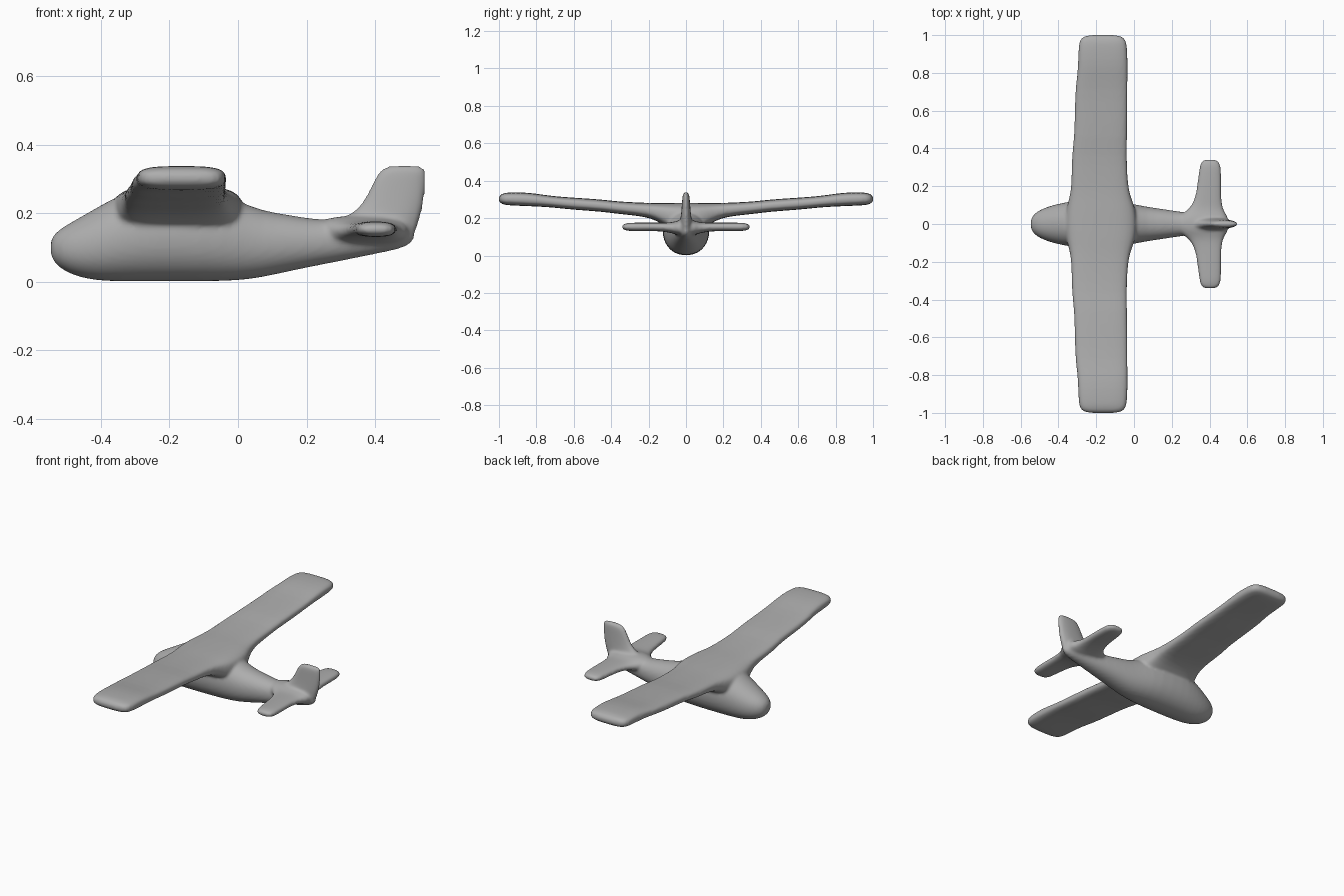
import bpy, bmesh, math
from mathutils import Vector

grey = bpy.data.materials.new("plain grey")
grey.diffuse_color = (0.42, 0.42, 0.42, 1)


def loft(name, axes, stations, power=2.0, n=24):
    """Skin superellipse rings. Station: (t, u min, u max, v min, v max); axes maps t, u, v to x, y, z."""
    bm = bmesh.new()
    rings = []
    for t, u0, u1, v0, v1 in stations:
        ring = []
        for i in range(n):
            a = 2 * math.pi * i / n
            c, s = math.cos(a), math.sin(a)
            p = Vector((0, 0, 0))
            p[axes[0]] = t
            p[axes[1]] = (u0 + u1) / 2 + (u1 - u0) / 2 * math.copysign(abs(c) ** (2 / power), c)
            p[axes[2]] = (v0 + v1) / 2 + (v1 - v0) / 2 * math.copysign(abs(s) ** (2 / power), s)
            ring.append(bm.verts.new(p))
        rings.append(ring)
    for a, b in zip(rings, rings[1:]):
        for i in range(n):
            j = (i + 1) % n
            bm.faces.new((a[i], a[j], b[j], b[i]))
    bm.faces.new(rings[0])
    bm.faces.new(rings[-1])
    bmesh.ops.recalc_face_normals(bm, faces=bm.faces)
    me = bpy.data.meshes.new(name)
    bm.to_mesh(me)
    bm.free()
    ob = bpy.data.objects.new(name, me)
    bpy.context.collection.objects.link(ob)
    sub = ob.modifiers.new("round", 'SUBSURF')
    sub.levels = 1
    return ob


def mirrored(half):
    """Repeat half-span stations on the other side of y = 0."""
    return [(-s[0],) + s[1:] for s in reversed(half)] + half[1:]


# Fuselage: x, half width, bottom, top
body = [(-0.547, 0.015, 0.085, 0.115), (-0.54, 0.04, 0.06, 0.135), (-0.515, 0.066, 0.035, 0.158),
        (-0.47, 0.088, 0.014, 0.183), (-0.41, 0.106, 0.002, 0.218), (-0.34, 0.12, 0, 0.258),
        (-0.26, 0.128, 0, 0.278), (-0.1, 0.125, 0, 0.272), (0, 0.105, 0.002, 0.238),
        (0.07, 0.092, 0.012, 0.207), (0.15, 0.08, 0.03, 0.196), (0.22, 0.069, 0.045, 0.182),
        (0.3, 0.058, 0.06, 0.182), (0.4, 0.045, 0.081, 0.18), (0.47, 0.032, 0.094, 0.17),
        (0.505, 0.018, 0.11, 0.155), (0.515, 0.006, 0.125, 0.145)]
fuselage = loft("fuselage", (0, 1, 2), [(x, -w, w, b, t) for x, w, b, t in body], 2.15)

# Wing: y, leading x, trailing x, bottom, top; flared into the body at the root
wing = loft("wing", (1, 0, 2), mirrored([
    (0, -0.37, 0.02, 0.12, 0.282), (0.08, -0.36, 0.01, 0.13, 0.282),
    (0.13, -0.345, -0.012, 0.17, 0.281), (0.18, -0.335, -0.026, 0.197, 0.281),
    (0.25, -0.331, -0.034, 0.212, 0.283), (0.37, -0.33, -0.038, 0.223, 0.289),
    (0.45, -0.318, -0.036, 0.235, 0.3), (0.6, -0.314, -0.034, 0.244, 0.309),
    (0.72, -0.312, -0.034, 0.258, 0.318), (0.8, -0.299, -0.033, 0.262, 0.331),
    (0.87, -0.297, -0.033, 0.265, 0.338), (0.945, -0.294, -0.036, 0.268, 0.338),
    (0.975, -0.287, -0.044, 0.272, 0.334), (0.993, -0.27, -0.062, 0.28, 0.325),
    (1.002, -0.23, -0.1, 0.293, 0.312)]), 3.2)

# Tailplane, also flared at its root
tailplane = loft("tailplane", (1, 0, 2), mirrored([
    (0, 0.22, 0.5, 0.1, 0.195), (0.035, 0.23, 0.5, 0.105, 0.19), (0.06, 0.265, 0.482, 0.115, 0.181),
    (0.09, 0.3, 0.468, 0.123, 0.176), (0.14, 0.324, 0.463, 0.13, 0.176), (0.2, 0.333, 0.463, 0.131, 0.176),
    (0.29, 0.345, 0.462, 0.13, 0.176), (0.32, 0.35, 0.456, 0.133, 0.173),
    (0.337, 0.364, 0.443, 0.14, 0.166), (0.343, 0.385, 0.42, 0.148, 0.158)]), 2.6)

# Fin: z, leading x, trailing x, half thickness
fin_rings = [(0.105, 0.36, 0.495, 0.03), (0.13, 0.3, 0.513, 0.034), (0.165, 0.27, 0.526, 0.034),
             (0.19, 0.315, 0.533, 0.031), (0.215, 0.352, 0.539, 0.027), (0.25, 0.374, 0.545, 0.024),
             (0.29, 0.392, 0.548, 0.021), (0.318, 0.408, 0.548, 0.019),
             (0.332, 0.422, 0.545, 0.015), (0.339, 0.438, 0.535, 0.008)]
fin = loft("fin", (2, 0, 1), [(z, a, b, -h, h) for z, a, b, h in fin_rings], 2.3)

# Fuse the parts into one softly blended shell
airframe = fuselage
bpy.ops.object.select_all(action='DESELECT')
for ob in (fuselage, wing, tailplane, fin):
    ob.select_set(True)
bpy.context.view_layer.objects.active = airframe
bpy.ops.object.convert(target='MESH')
bpy.ops.object.join()
airframe.name = "airframe"
fuse = airframe.modifiers.new("fuse", 'REMESH')
fuse.mode = 'VOXEL'
fuse.voxel_size = 0.008
blend = airframe.modifiers.new("blend", 'SMOOTH')
blend.factor = 0.5
blend.iterations = 6
bpy.ops.object.convert(target='MESH')
airframe.data.materials.clear()
airframe.data.materials.append(grey)
bpy.ops.object.shade_smooth()
